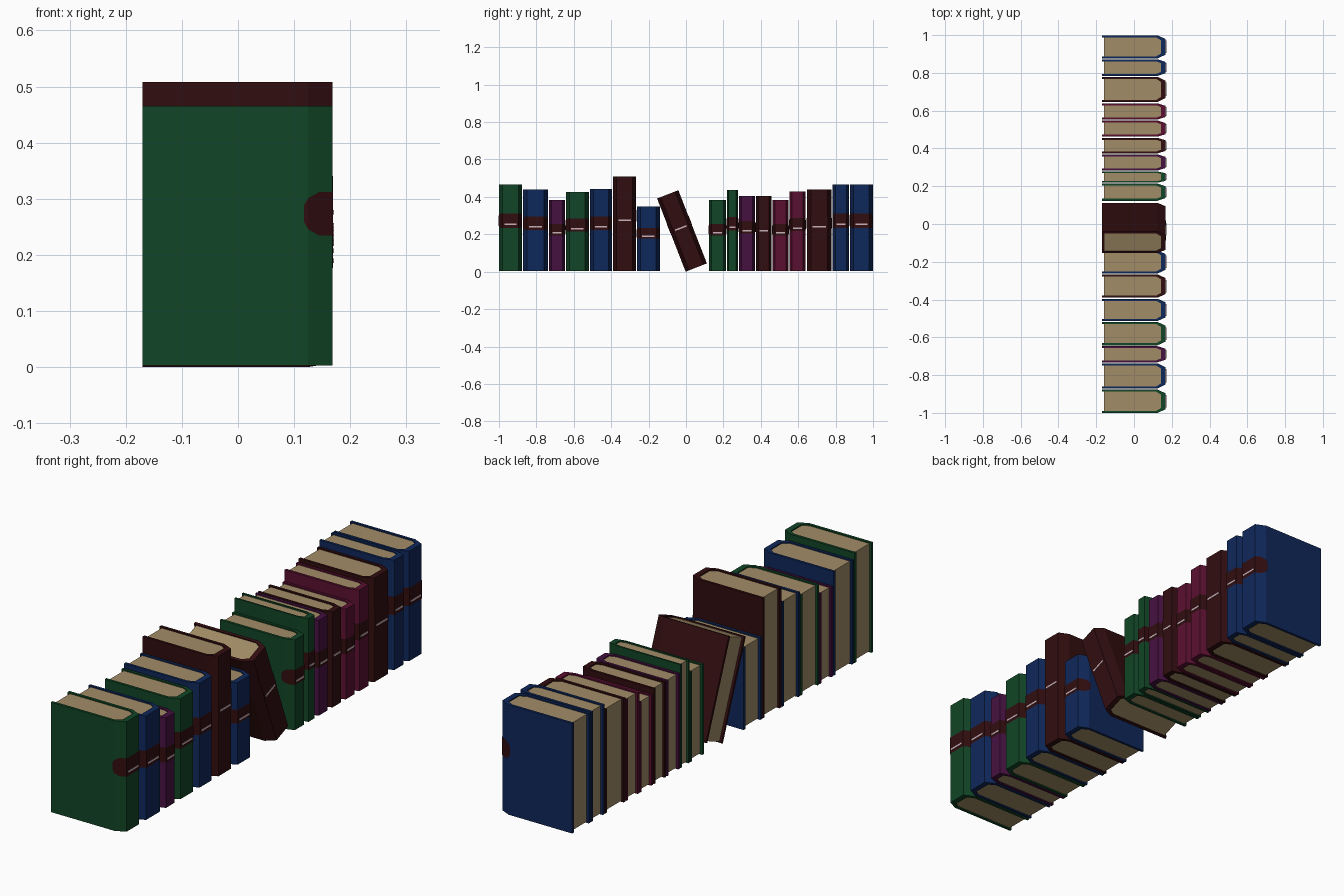
import bpy, bmesh, math
from mathutils import Matrix

if "Cube" in bpy.data.objects:
    bpy.data.objects.remove(bpy.data.objects["Cube"])


def material(name, rgb):
    m = bpy.data.materials.new(name)
    m.diffuse_color = (*rgb, 1)
    m.use_nodes = True
    m.node_tree.nodes["Principled BSDF"].inputs["Base Color"].default_value = m.diffuse_color
    return m


MATS = {
    "green": material("green cloth", (0.0056, 0.060, 0.019)),
    "blue": material("blue cloth", (0.0048, 0.021, 0.105)),
    "purple": material("purple cloth", (0.062, 0.0056, 0.053)),
    "brown": material("dark brown leather", (0.031, 0.004, 0.0048)),
    "crimson": material("crimson cloth", (0.105, 0.0052, 0.030)),
    "pages": material("aged paper", (0.36, 0.265, 0.135)),
    "mark": material("pale mark", (0.60, 0.45, 0.50)),
}


def make(name, verts, faces, mat, matrix):
    bm = bmesh.new()
    vs = [bm.verts.new(v) for v in verts]
    for f in faces:
        bm.faces.new([vs[i] for i in f])
    if name.startswith("label"):
        bm.normal_update()
    else:
        bmesh.ops.recalc_face_normals(bm, faces=bm.faces[:])
    me = bpy.data.meshes.new(name)
    bm.to_mesh(me)
    bm.free()
    me.transform(matrix)
    me.materials.append(MATS[mat])
    ob = bpy.data.objects.new(name, me)
    bpy.context.collection.objects.link(ob)


def mirrored(half):
    # complete a half outline (y < 0) across the book's middle plane
    return half + [(x, -y, *r) for x, y, *r in reversed(half)]


def cover(name, outer, inner, h, mat, matrix):
    # U-shaped wrap: outer and inner outlines joined by quads
    n = len(outer)
    verts = [(x, y, z) for pts in (outer, inner) for z in (0, h) for x, y in pts]
    ob, ot, ib, it = 0, n, 2 * n, 3 * n
    faces = []
    for i in range(n - 1):
        for a, b in ((ob, ot), (ot, it), (it, ib), (ib, ob)):
            faces.append((a + i, a + i + 1, b + i + 1, b + i))
    for e in (0, n - 1):
        faces.append((ob + e, ot + e, it + e, ib + e))
    make(name, verts, faces, mat, matrix)


def prism(name, outline, z0, z1, mat, matrix):
    n = len(outline)
    verts = [(x, y, z) for z in (z0, z1) for x, y in outline]
    faces = [tuple(range(n)), tuple(range(n, 2 * n))]
    faces += [(i, (i + 1) % n, n + (i + 1) % n, n + i) for i in range(n)]
    make(name, verts, faces, mat, matrix)


def book(num, width, h, mat, matrix):
    w = width / 2
    i = 0.16 * width                # spine bevel
    t = min(0.011, 0.25 * w)        # board thickness
    outer = mirrored([(-0.17, -w), (0.125, -w), (0.168, -(w - i))])
    inner_half = [(0.118, -(w - t)), (0.144, -(w - i - 0.6 * t))]
    cover(f"cover_{num}", outer, mirrored([(-0.17, -(w - t))] + inner_half), h, mat, matrix)
    # page block, slightly recessed
    prism(f"pages_{num}", mirrored([(-0.16, -(w - t))] + inner_half),
          0.005, h - 0.005, "pages", matrix)
    # wrap-around spine label with rounded ends
    c, r, e = 0.585 * h, 0.083 * h, 0.0015
    half = [(0.118, -w - e, 0.4), (0.125, -w - e, 0.72),
            (0.144, -w + i * 0.44 - e, 1.0), (0.168 + e, -(w - i) - e * 0.5, 1.0)]
    path = mirrored(half)
    n = len(path)
    verts = [(x, y, c + s * r * k) for s in (-1, 1) for x, y, k in path]
    make(f"label_{num}", verts, [(j, j + 1, n + j + 1, n + j) for j in range(n - 1)],
         "brown", matrix)
    # thin pale dash on the label
    d = 0.27 * width
    prism(f"spine_dash_{num}", [(0.168, -d), (0.171, -d), (0.171, d), (0.168, d)],
          0.54 * h - 0.004, 0.54 * h + 0.004, "mark", matrix)


# upright books: y start, y end, height, colour
ROW = [
    (-1.0, -0.877, 0.465, "green"), (-0.871, -0.738, 0.44, "blue"),
    (-0.732, -0.647, 0.382, "purple"), (-0.642, -0.519, 0.425, "green"),
    (-0.513, -0.396, 0.442, "blue"), (-0.39, -0.267, 0.508, "brown"),
    (-0.262, -0.140, 0.348, "blue"), (0.123, 0.214, 0.382, "green"),
    (0.219, 0.278, 0.437, "green"), (0.283, 0.369, 0.404, "purple"),
    (0.374, 0.456, 0.404, "brown"), (0.462, 0.548, 0.382, "crimson"),
    (0.553, 0.639, 0.428, "crimson"), (0.646, 0.779, 0.44, "brown"),
    (0.784, 0.872, 0.465, "blue"), (0.877, 0.9985, 0.465, "blue"),
]
for k, (a, b, top, col) in enumerate(ROW):
    book(k + 1, b - a, top - 0.003, col, Matrix.Translation((0, (a + b) / 2, 0.003)))

# leaning book, pivoting on its lower edge
LEAN_W = 0.122
lean = (Matrix.Translation((0, -0.002, 0)) @ Matrix.Rotation(math.radians(21.3), 4, 'X')
        @ Matrix.Translation((0, LEAN_W / 2, 0)))
book("leaning", LEAN_W, 0.42, "brown", lean)
